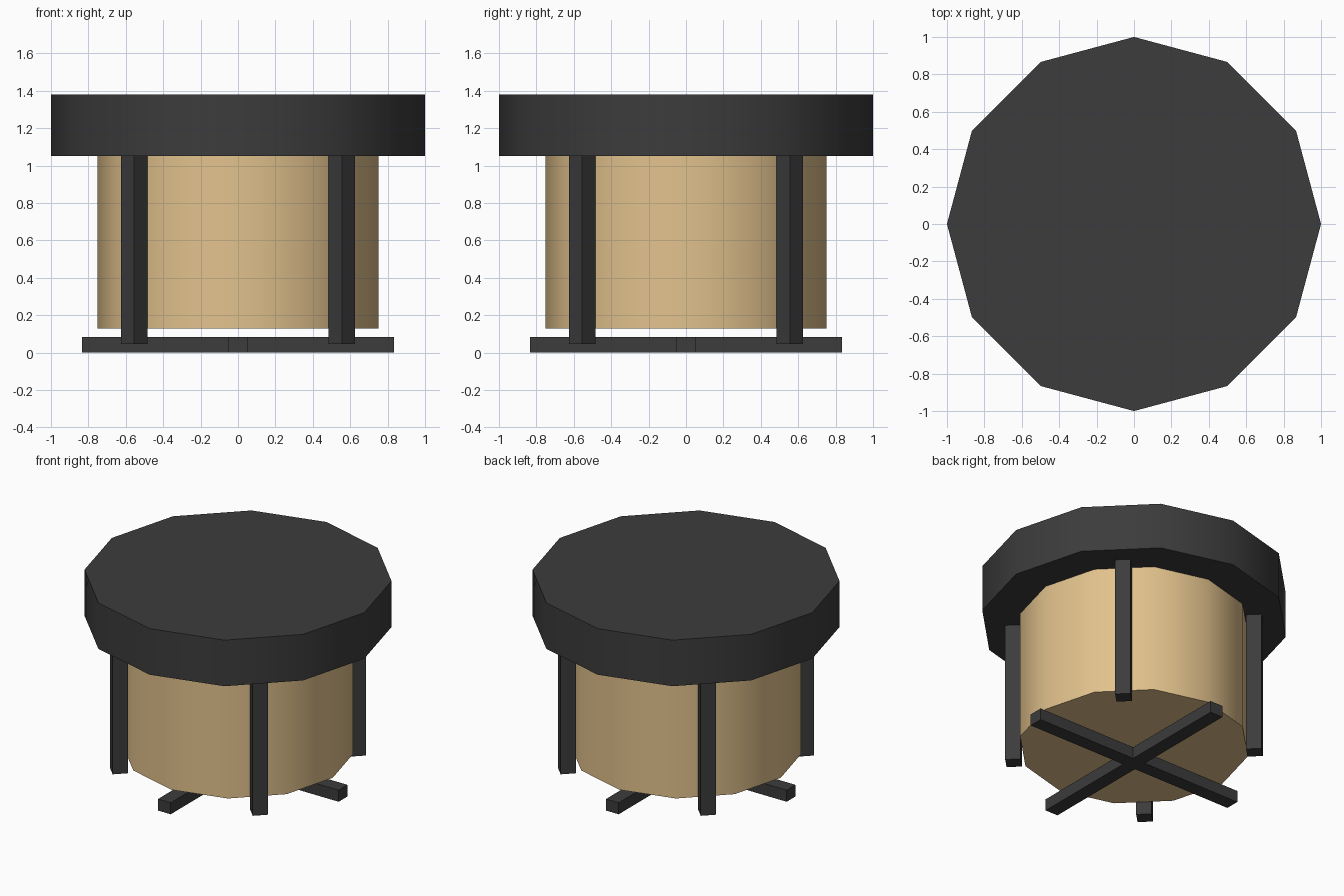
import bpy
import math

if "Cube" in bpy.data.objects:
    bpy.data.objects.remove(bpy.data.objects["Cube"])


def material(name, color):
    m = bpy.data.materials.new(name)
    m.diffuse_color = (*color, 1.0)
    m.use_nodes = True
    m.node_tree.nodes["Principled BSDF"].inputs["Base Color"].default_value = m.diffuse_color
    return m


BLACK = material("charcoal", (0.045, 0.045, 0.045))
TAN = material("tan wood", (0.76, 0.54, 0.265))


def drum(name, radius, z0, z1, mat):
    """Twelve-sided drum with a corner on the x axis and softly shaded sides."""
    bpy.ops.mesh.primitive_cylinder_add(
        vertices=12, radius=radius, depth=z1 - z0, location=(0, 0, (z0 + z1) / 2))
    ob = bpy.context.object
    ob.name = name
    ob.data.materials.append(mat)
    bpy.ops.object.shade_smooth_by_angle(angle=math.radians(40))
    return ob


def box(name, size, center, turn=0.0):
    bpy.ops.mesh.primitive_cube_add(size=1, location=center, rotation=(0, 0, turn))
    ob = bpy.context.object
    ob.name = name
    ob.scale = size
    bpy.ops.object.transform_apply(location=False, rotation=False, scale=True)
    ob.data.materials.append(BLACK)
    return ob


# Body and overhanging top
drum("body", 0.75, 0.13, 1.05, TAN)
drum("top", 1.0, 1.05, 1.38, BLACK)

# Four square posts on the diagonals, turned to face the centre
for sx, sy, side in ((1, 1, "back_right"), (-1, 1, "back_left"),
                     (-1, -1, "front_left"), (1, -1, "front_right")):
    box("post_" + side, (0.1, 0.1, 1.005), (0.555 * sx, 0.555 * sy, 0.5475),
        math.radians(45))

# Crossed floor bars
box("floor_bar_across", (1.666, 0.1, 0.083), (0, 0, 0.0415))
box("floor_bar_deep", (0.1, 1.666, 0.083), (0, 0, 0.0415))
